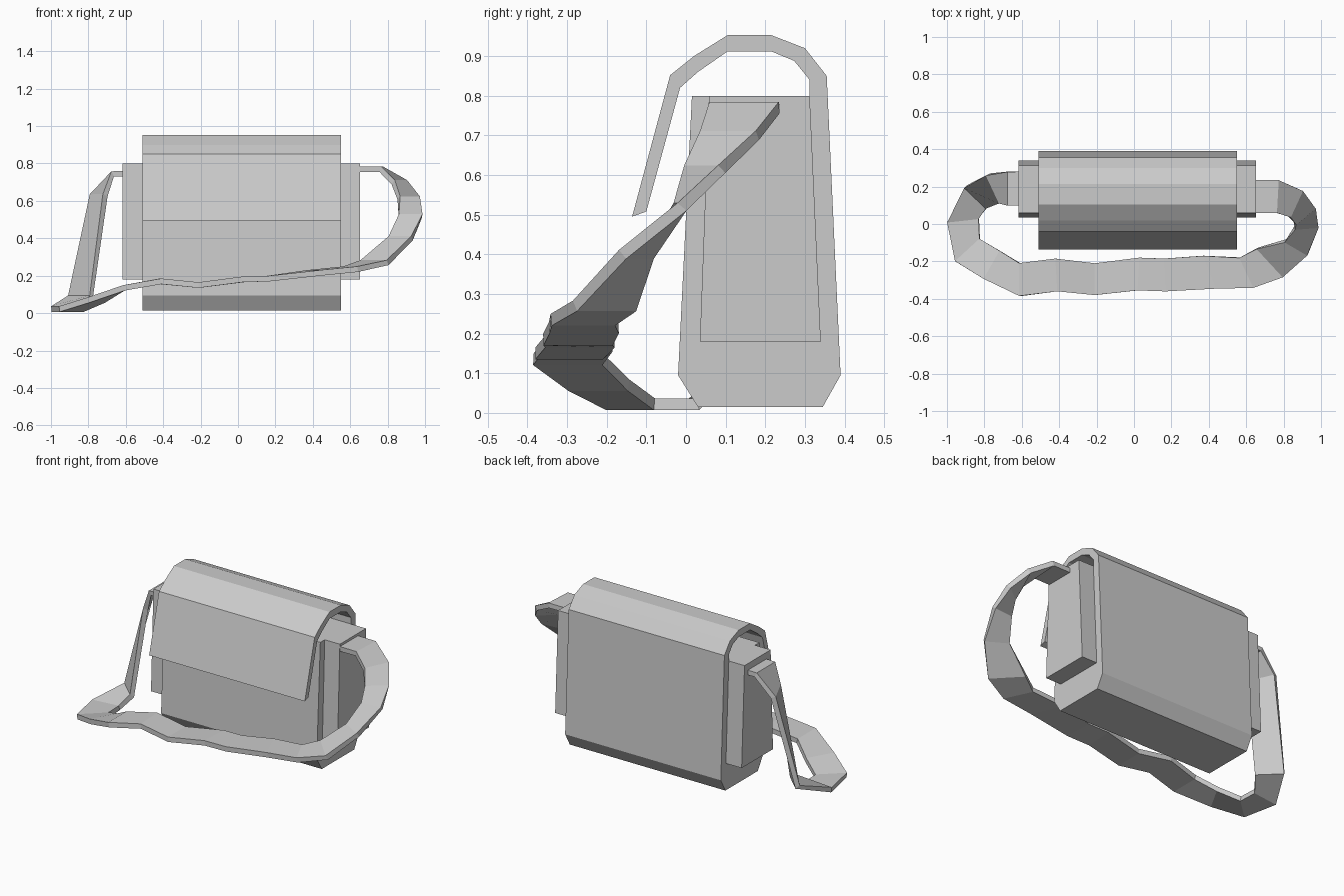
import bpy
import bmesh

if "Cube" in bpy.data.objects:
    bpy.data.objects.remove(bpy.data.objects["Cube"], do_unlink=True)

# One plain grey for the whole bag
canvas = bpy.data.materials.new("light_grey_canvas")
canvas.use_nodes = True
GREY = (0.6, 0.6, 0.6, 1.0)
canvas.diffuse_color = GREY
canvas.node_tree.nodes["Principled BSDF"].inputs["Base Color"].default_value = GREY


def finish(name, bm):
    """Turn a bmesh into a named, flat shaded object."""
    bmesh.ops.recalc_face_normals(bm, faces=bm.faces)
    mesh = bpy.data.meshes.new(name)
    bm.to_mesh(mesh)
    bm.free()
    mesh.materials.append(canvas)
    obj = bpy.data.objects.new(name, mesh)
    bpy.context.scene.collection.objects.link(obj)
    return obj


def extrude_profile(name, profile, x_start, x_end):
    """Extrude a (y, z) outline along x."""
    bm = bmesh.new()
    face = bm.faces.new([bm.verts.new((x_start, y, z)) for y, z in profile])
    result = bmesh.ops.extrude_face_region(bm, geom=[face])
    moved = [v for v in result["geom"] if isinstance(v, bmesh.types.BMVert)]
    bmesh.ops.translate(bm, verts=moved, vec=(x_end - x_start, 0, 0))
    return finish(name, bm)


# Body outline, continuing up the back into the flap that folds over the front
body = [(0.015, 0.8), (-0.02, 0.095), (0.03, 0.015), (0.345, 0.015), (0.39, 0.095)]
flap_outer = [(0.355, 0.85), (0.3, 0.92), (0.215, 0.953), (0.105, 0.953),
              (0.02, 0.9), (-0.04, 0.852), (-0.136, 0.495)]
flap_inner = [(-0.1, 0.508), (-0.015, 0.82), (0.03, 0.86), (0.105, 0.912),
              (0.215, 0.912), (0.273, 0.888), (0.312, 0.84), (0.312, 0.8)]
extrude_profile("bag_body_with_flap", body + flap_outer + flap_inner, -0.51, 0.55)

# Tapered pocket on each end
pocket = [(0.035, 0.18), (0.34, 0.18), (0.312, 0.8), (0.058, 0.8)]
extrude_profile("left_pocket", pocket, 0.55, 0.653)
extrude_profile("right_pocket", pocket, -0.51, -0.617)

# Shoulder strap: outer x, y, inner x, y and height of each cross line
strap_lines = [
    (0.62, 0.235, 0.62, 0.06, 0.77),
    (0.77, 0.235, 0.76, 0.06, 0.77),
    (0.895, 0.18, 0.83, 0.04, 0.7),
    (0.965, 0.09, 0.86, 0.005, 0.615),
    (0.985, -0.01, 0.86, -0.02, 0.52),
    (0.93, -0.16, 0.81, -0.09, 0.4),
    (0.8, -0.28, 0.66, -0.13, 0.27),
    (0.64, -0.34, 0.565, -0.18, 0.235),
    (0.44, -0.345, 0.37, -0.17, 0.215),
    (0.17, -0.36, 0.16, -0.185, 0.185),
    (0.02, -0.355, 0.03, -0.18, 0.18),
    (-0.21, -0.38, -0.21, -0.21, 0.15),
    (-0.41, -0.36, -0.42, -0.185, 0.17),
    (-0.61, -0.385, -0.61, -0.21, 0.135),
    (-0.8, -0.295, -0.715, -0.145, 0.07),
    (-0.955, -0.2, -0.825, -0.08, 0.022),
    (-0.998, 0.01, -0.83, 0.03, 0.022),
    (-0.9, 0.2, -0.785, 0.09, 0.085),
    (-0.78, 0.265, -0.71, 0.115, 0.63),
    (-0.67, 0.28, -0.67, 0.1, 0.745),
    (-0.6, 0.28, -0.6, 0.1, 0.745),
]
bm = bmesh.new()
rows = [(bm.verts.new((xo, yo, z)), bm.verts.new((xi, yi, z)))
        for xo, yo, xi, yi, z in strap_lines]
for (a, b), (c, d) in zip(rows, rows[1:]):
    bm.faces.new((a, b, d, c))
strap = finish("shoulder_strap", bm)
thickness = strap.modifiers.new("strap_thickness", 'SOLIDIFY')
thickness.thickness = 0.03
thickness.offset = 0
